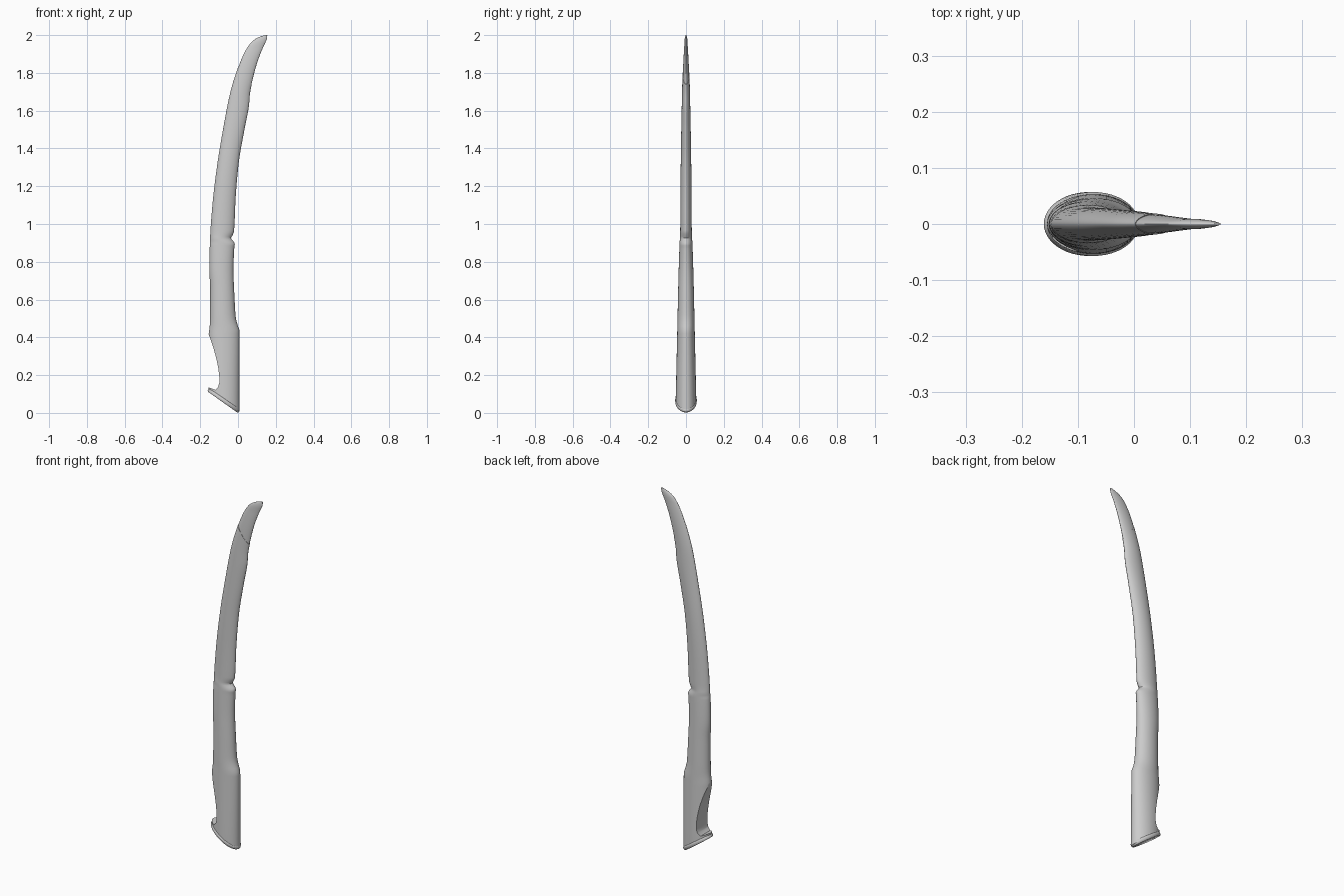
import bpy, bmesh, math
from mathutils import Vector

if "Cube" in bpy.data.objects:
    bpy.data.objects.remove(bpy.data.objects["Cube"])

# Outline of the curved form: (z, back edge x) / (z, front edge x) / (z, half thickness)
BACK = [(-.1, -.155), (.416, -.155), (.455, -.150), (.495, -.148), (.655, -.147), (.76, -.152), (.92, -.148),
        (1.105, -.135), (1.327, -.108), (1.513, -.077), (1.70, -.040), (1.82, -.003),
        (1.90, .029), (1.945, .055), (1.975, .085), (1.99, .112), (2.0, .142)]
FRONT = [(-.1, .008), (.435, .008), (.465, -.002), (.506, -.012), (.60, -.018), (.76, -.024), (.87, -.020),
         (.895, -.017), (.912, -.027), (.925, -.037), (.938, -.030), (.962, -.021), (1.13, -.013),
         (1.317, .003), (1.50, .034), (1.635, .059), (1.68, .062), (1.757, .077),
         (1.86, .105), (1.95, .140), (1.985, .154), (2.0, .155)]
THICK = [(-.1, .055), (.05, .054), (.4, .047), (.9, .034), (.94, .031), (1.3, .028),
         (1.6, .023), (1.8, .018), (1.92, .012), (1.98, .007), (2.0, .002)]


def sample(table, z):
    """Smooth monotone interpolation through a (z, value) table."""
    d = [(b[1] - a[1]) / (b[0] - a[0]) for a, b in zip(table, table[1:])]
    m = [d[0]] + [2 * p * q / (p + q) if p * q > 0 else 0 for p, q in zip(d, d[1:])] + [d[-1]]
    i = 0
    while i < len(d) - 1 and z > table[i + 1][0]:
        i += 1
    h = table[i + 1][0] - table[i][0]
    t = (z - table[i][0]) / h
    return ((2*t**3 - 3*t*t + 1) * table[i][1] + (t**3 - 2*t*t + t) * h * m[i]
            + (3*t*t - 2*t**3) * table[i + 1][1] + (t**3 - t*t) * h * m[i + 1])


def loft(rings):
    bm = bmesh.new()
    rows = [[bm.verts.new(p) for p in r] for r in rings]
    n = len(rows[0])
    for a, b in zip(rows, rows[1:]):
        for i in range(n):
            bm.faces.new((a[i], a[(i + 1) % n], b[(i + 1) % n], b[i]))
    bm.faces.new(rows[0][::-1])
    bm.faces.new(rows[-1])
    return bm


def section(z, inset=0, n=40):
    l, r, w = sample(BACK, z) + inset, sample(FRONT, z) - inset, sample(THICK, z) - inset
    p = 1.0 if z < .9 else 1.15          # upper part is slightly sharper
    ring = []
    for i in range(n):
        a = math.tau * i / n
        s = math.sin(a)
        ring.append(((l + r) / 2 + (r - l) / 2 * math.cos(a),
                     math.copysign(w * abs(s) ** p, s), z))
    return ring


def cut(bm, point, normal):
    """Slice off everything on the normal's side and cap the hole."""
    res = bmesh.ops.bisect_plane(bm, geom=bm.verts[:] + bm.edges[:] + bm.faces[:],
                                 plane_co=point, plane_no=normal, clear_outer=True)
    edges = [e for e in res['geom_cut'] if isinstance(e, bmesh.types.BMEdge)]
    bmesh.ops.holes_fill(bm, edges=edges, sides=0)


def add(name, bm):
    bmesh.ops.recalc_face_normals(bm, faces=bm.faces)
    me = bpy.data.meshes.new(name)
    bm.to_mesh(me)
    bm.free()
    ob = bpy.data.objects.new(name, me)
    bpy.context.collection.objects.link(ob)
    return ob


def activate(ob):
    bpy.ops.object.select_all(action='DESELECT')
    ob.select_set(True)
    bpy.context.view_layer.objects.active = ob


def smooth(ob, angle=35):
    activate(ob)
    bpy.ops.object.shade_smooth_by_angle(angle=math.radians(angle))


# Slanted foot direction
low, high = Vector((-.001, 0, 0)), Vector((-.163, 0, .115))
along = (high - low).normalized()
up = Vector((along.z, 0, -along.x))

# Main body: lower sleeve, notch and long curved shaft
levels = [-.1 + i * .02 for i in range(49)] + [.87 + i * .008 for i in range(13)]
levels += [.99 + i * .025 for i in range(37)]
body_bm = loft([section(z) for z in levels])
cut(body_bm, low + up * .01, -up)
cut(body_bm, Vector((.005, 0, 1.83)), Vector((.10, 0, .075)))
body = add("body", body_bm)

# Hand scoop cut from the back of the handle
SCOOP = [(-.3, .416), (-.155, .416), (-.141, .376), (-.128, .336), (-.114, .285), (-.104, .235),
         (-.099, .19), (-.099, .16), (-.105, .138), (-.12, .122), (-.16, .137), (-.3, .137)]
cutter = add("scoop_cutter", loft([[(x, y, z) for x, z in SCOOP] for y in (-.2, .2)]))
cutter.hide_render = True
activate(body)
mod = body.modifiers.new("scoop", 'BOOLEAN')
mod.operation, mod.solver, mod.object = 'DIFFERENCE', 'EXACT', cutter
bpy.ops.object.modifier_apply(modifier=mod.name)
bpy.data.objects.remove(cutter)
smooth(body)

# Tip, set just inside the shaft at the slanted seam
tip_levels = [1.68 + i * .02 for i in range(15)] + [1.97, 1.98, 1.988, 1.994, 1.998, 2.0]
tip = add("tip", loft([section(z, .0015 if z < 1.95 else 0) for z in tip_levels]))
smooth(tip)

# Slanted foot plate with softened rims
centre, half = (low + high) / 2, (high - low).length / 2
rings = []
for h, inset in ((0, .004), (.004, 0), (.017, 0), (.021, .004)):
    rings.append([centre + up * h + along * ((half - inset) * math.cos(math.tau * i / 48))
                  + Vector((0, (.057 - inset) * math.sin(math.tau * i / 48), 0)) for i in range(48)])
smooth(add("foot_plate", loft(rings)), 50)
